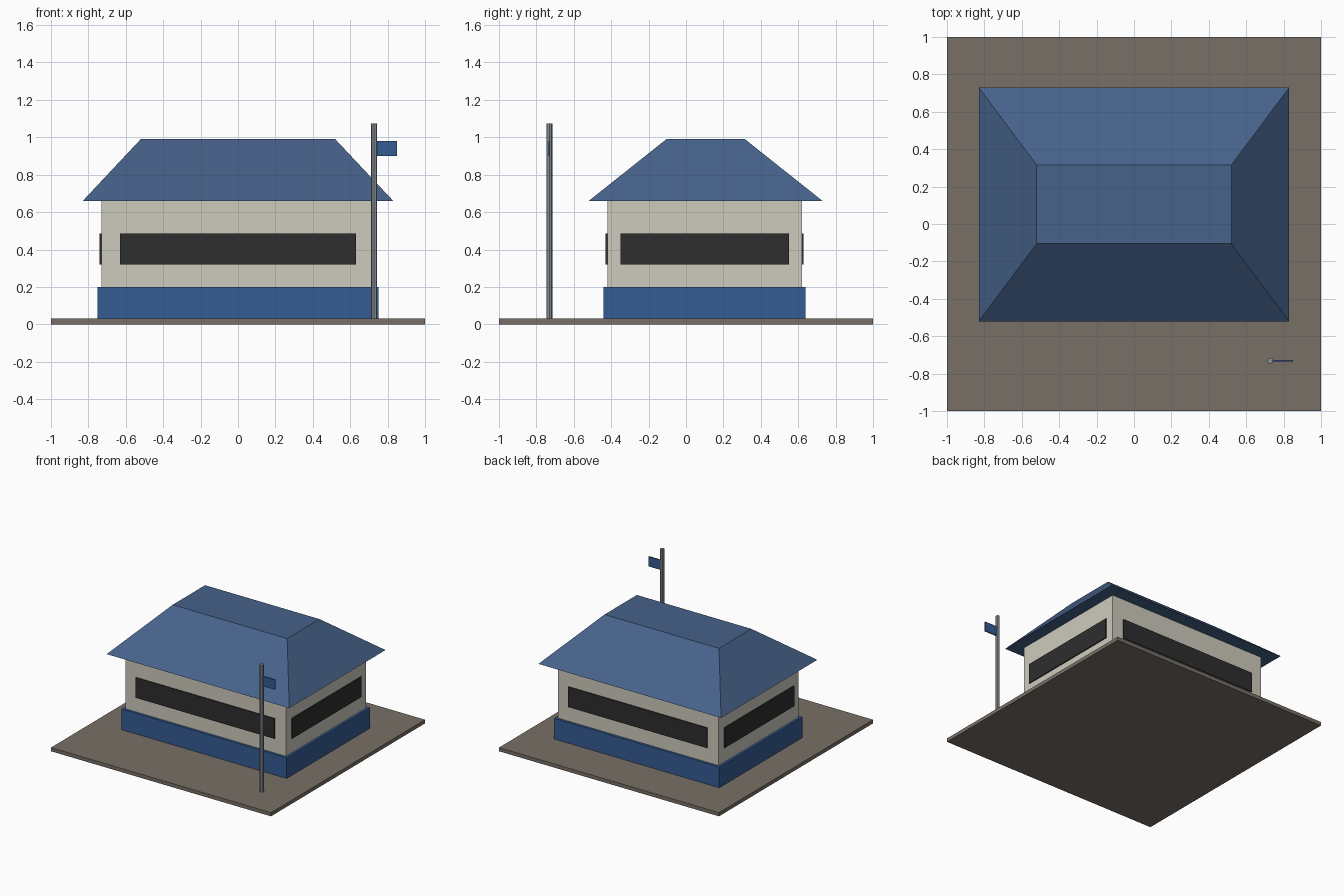
import bpy, bmesh
from mathutils import Matrix

if "Cube" in bpy.data.objects:
    bpy.data.objects.remove(bpy.data.objects["Cube"])


def material(name, r, g, b):
    """Flat colour given as sRGB bytes, stored as linear."""
    lin = [((c / 255 + 0.055) / 1.055) ** 2.4 for c in (r, g, b)]
    m = bpy.data.materials.new(name)
    m.diffuse_color = (*lin, 1)
    m.use_nodes = True
    m.node_tree.nodes["Principled BSDF"].inputs["Base Color"].default_value = m.diffuse_color
    return m


EARTH = material("earth_brown", 121, 112, 103)
BLUE = material("deep_blue", 52, 91, 146)
CREAM = material("cream_wall", 206, 202, 189)
GLASS = material("dark_glass", 46, 46, 46)
ROOF = material("slate_blue", 70, 98, 138)
METAL = material("grey_metal", 138, 146, 153)


def finish(name, bm, mat):
    mesh = bpy.data.meshes.new(name)
    bm.to_mesh(mesh)
    bm.free()
    mesh.materials.append(mat)
    obj = bpy.data.objects.new(name, mesh)
    bpy.context.collection.objects.link(obj)
    return obj


def box(name, x, y, z, mat, top=None):
    """Box from (min, max) ranges; top = (x, y) ranges tapers the upper face."""
    bm = bmesh.new()
    bmesh.ops.create_cube(bm, size=1)
    for v in bm.verts:
        i, j, k = (int(c > 0) for c in v.co)
        rx, ry = top if top and k else (x, y)
        v.co = (rx[i], ry[j], z[k])
    return finish(name, bm, mat)


# Ground slab, plinth and walls
box("ground_slab", (-1, 1), (-1, 1), (0, 0.03), EARTH)
box("plinth", (-0.75, 0.75), (-0.44, 0.64), (0.03, 0.2), BLUE)
box("walls", (-0.73, 0.73), (-0.42, 0.62), (0.2, 0.66), CREAM)

# Hipped roof with a flat top
box("roof", (-0.83, 0.83), (-0.52, 0.73), (0.66, 0.99), ROOF,
    top=((-0.52, 0.52), (-0.105, 0.315)))

# Window bands: thin plates on all four walls
band, t = (0.32, 0.485), 0.0095
for name, y in (("front_window", -0.42 - t), ("back_window", 0.62)):
    box(name, (-0.63, 0.63), (y, y + t), band, GLASS)
for name, x in (("left_window", -0.73 - t), ("right_window", 0.73)):
    box(name, (x, x + t), (-0.35, 0.55), band, GLASS)

# Flagpole and flag
bm = bmesh.new()
bmesh.ops.create_cone(bm, cap_ends=True, segments=8, radius1=0.016, radius2=0.016,
                      depth=1.045, matrix=Matrix.Translation((0.728, -0.731, 0.5525)))
finish("flagpole", bm, METAL)
box("flag", (0.735, 0.85), (-0.736, -0.726), (0.9, 0.98), BLUE)
